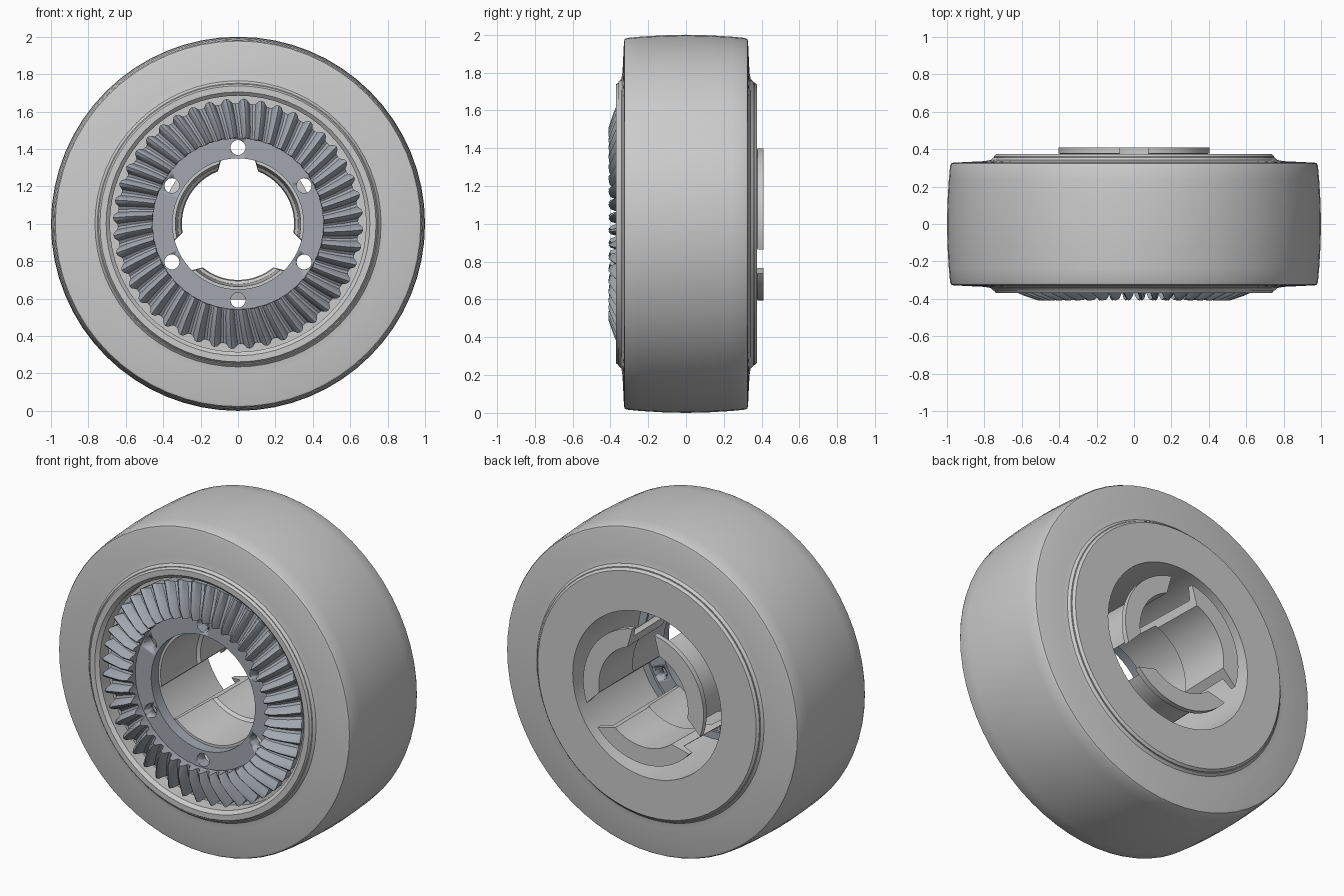
import bpy, bmesh
from math import sin, cos, radians, pi

if "Cube" in bpy.data.objects:
    bpy.data.objects.remove(bpy.data.objects["Cube"])

SMOOTH = radians(32)
gear_mat = bpy.data.materials.new("gear_grey")
gear_mat.diffuse_color = (0.36, 0.39, 0.43, 1)
gear_mat.use_nodes = True
gear_mat.node_tree.nodes["Principled BSDF"].inputs["Base Color"].default_value = gear_mat.diffuse_color


def finish(name, bm, mat=None, smooth=SMOOTH):
    bmesh.ops.recalc_face_normals(bm, faces=bm.faces)
    me = bpy.data.meshes.new(name)
    bm.to_mesh(me)
    bm.free()
    ob = bpy.data.objects.new(name, me)
    bpy.context.collection.objects.link(ob)
    if mat:
        me.materials.append(mat)
    bpy.ops.object.select_all(action='DESELECT')
    ob.select_set(True)
    bpy.context.view_layer.objects.active = ob
    bpy.ops.object.shade_smooth_by_angle(angle=smooth)
    return ob


def point(bm, r, y, a):
    return bm.verts.new((r * cos(a), y, 1 + r * sin(a)))


def skin(bm, rings, closed=True):
    """Join equal-length closed sections into a solid around the axle."""
    n, m = len(rings), len(rings[0])
    for i in range(n if closed else n - 1):
        a, b = rings[i], rings[(i + 1) % n]
        for j in range(m):
            k = (j + 1) % m
            bm.faces.new((a[j], a[k], b[k], b[j]))
    if not closed:
        bm.faces.new(rings[0])
        bm.faces.new(rings[-1])


def revolve(name, profile, steps=64, mat=None):
    bm = bmesh.new()
    skin(bm, [[point(bm, r, y, 2 * pi * i / steps) for r, y in profile] for i in range(steps)])
    return finish(name, bm, mat)


# Tyre: slightly crowned tread, rounded shoulders, fillet to the hub
half = [(1.0, 0), (0.997, 0.12), (0.99, 0.24), (0.983, 0.312), (0.977, 0.324), (0.965, 0.328),
        (0.80, 0.336), (0.765, 0.342), (0.752, 0.356), (0.74, 0.356)]
revolve("tyre", half + [(r, -y) for r, y in reversed(half[1:])])

# Hub: open bore at the back, recess for the gear at the front
revolve("hub", [(0.50, 0.375), (0.735, 0.375), (0.748, 0.362), (0.748, -0.355), (0.738, -0.37),
                (0.705, -0.37), (0.685, -0.352), (0.685, -0.27), (0.50, -0.27)])

# Gear teeth: each station is (root r, root y, tip r, tip y)
TEETH = 44
stations = [(0.455, -0.36, 0.46, -0.405), (0.50, -0.352, 0.51, -0.41), (0.57, -0.328, 0.59, -0.383),
            (0.642, -0.30, 0.67, -0.348), (0.64, -0.25, 0.66, -0.25), (0.455, -0.25, 0.455, -0.25)]
wave = [0, 0.12, 0.8, 1, 0.8, 0.12]
bm = bmesh.new()
rings = []
for i in range(TEETH * len(wave)):
    t = wave[i % len(wave)]
    ang = 2 * pi * i / (TEETH * len(wave))
    rings.append([point(bm, rr + (tr - rr) * t, ry + (ty - ry) * t, ang + 0.25 * (rr - 0.55))
                  for rr, ry, tr, ty in stations])
skin(bm, rings)
finish("gear_teeth", bm, gear_mat)

# Gear flange with six bolt holes
flange = revolve("gear_flange", [(0.35, -0.335), (0.455, -0.335), (0.51, -0.30),
                                 (0.51, -0.265), (0.35, -0.265)], 64, gear_mat)
bm = bmesh.new()
for i in range(6):
    a = radians(30 + 60 * i)
    loops = [[bm.verts.new((0.408 * cos(a) + 0.04 * cos(pi * k / 12), y,
                            1 + 0.408 * sin(a) + 0.04 * sin(pi * k / 12))) for k in range(24)]
             for y in (-0.5, -0.1)]
    skin(bm, loops, closed=False)
cutter = finish("hole_cutter", bm)
cutter.hide_render = True
cutter.hide_viewport = True
mod = flange.modifiers.new("bolt_holes", 'BOOLEAN')
mod.object = cutter
mod.solver = 'EXACT'

# Three snap clips with outward hooks; ends widen towards the outside
clip = [(0.335, -0.266), (0.322, 0.06), (0.305, 0.075), (0.30, 0.41), (0.405, 0.41),
        (0.405, 0.378), (0.345, 0.36), (0.358, -0.266)]
for n, mid in enumerate((30, 150, 270)):
    bm = bmesh.new()
    steps = 20
    skin(bm, [[point(bm, r, y, radians(mid + (2 * i / steps - 1) * (39 + 100 * (r - 0.30))))
               for r, y in clip] for i in range(steps + 1)], closed=False)
    finish(f"snap_clip_{n + 1}", bm)
